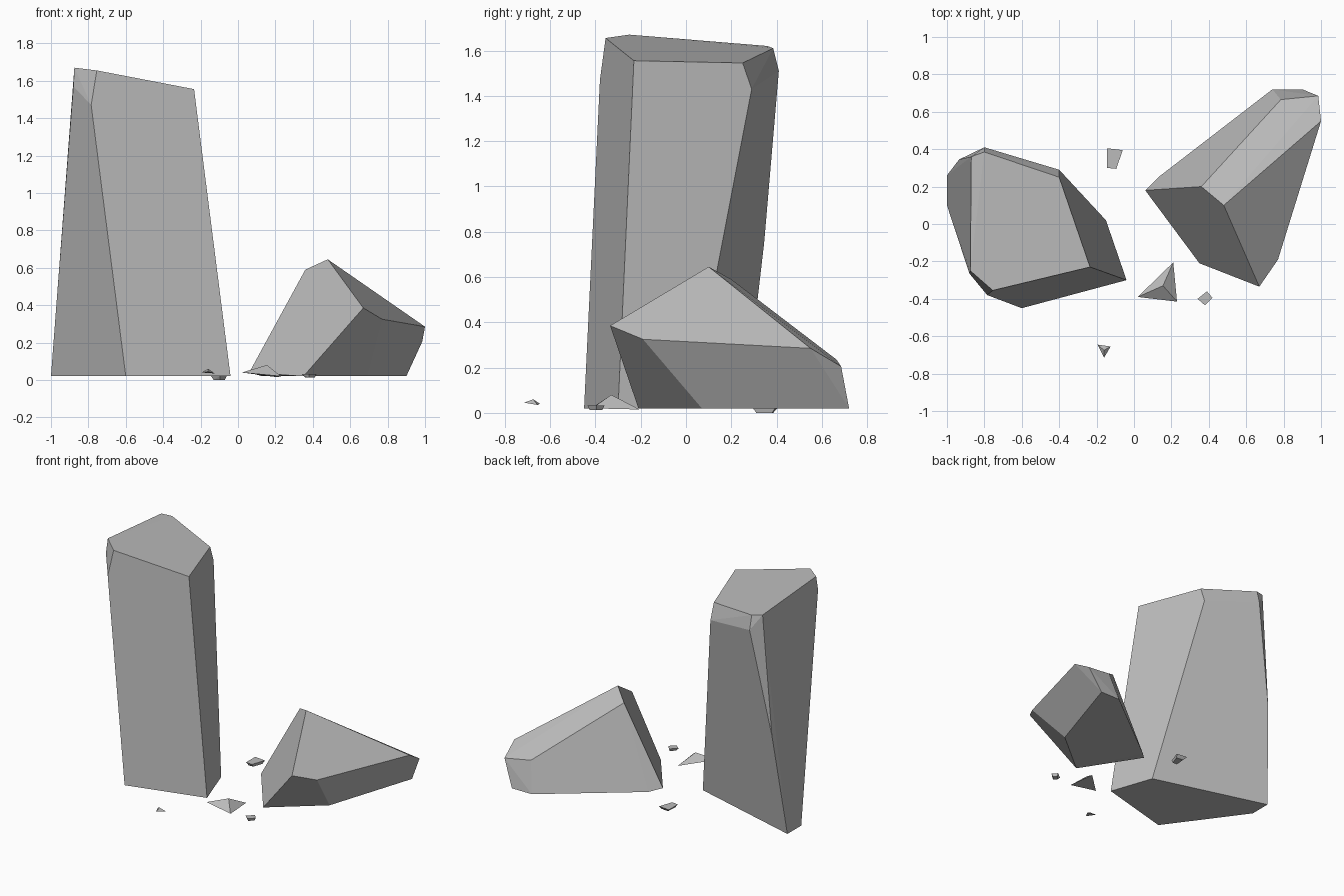
import bpy
import bmesh
import math

# Remove the default cube only
default_cube = bpy.data.objects.get("Cube")
if default_cube:
    bpy.data.objects.remove(default_cube, do_unlink=True)


def make_material(name, color):
    material = bpy.data.materials.new(name)
    material.use_nodes = True
    material.diffuse_color = color
    material.node_tree.nodes["Principled BSDF"].inputs["Base Color"].default_value = color
    return material


stone_grey = make_material("stone grey", (0.5, 0.5, 0.5, 1))


def ring(height, *corners):
    """Corners of a level cross-section."""
    return [(x, y, height) for x, y in corners]


def make_stone(name, corners):
    """Chiselled stone: convex block around its corners, flat facets merged."""
    bm = bmesh.new()
    for corner in corners:
        bm.verts.new(corner)
    hull = bmesh.ops.convex_hull(bm, input=bm.verts[:])
    unused = {v for v in hull["geom_interior"] + hull["geom_unused"]
              if isinstance(v, bmesh.types.BMVert)}
    bmesh.ops.delete(bm, geom=list(unused), context='VERTS')
    bmesh.ops.dissolve_limit(bm, angle_limit=math.radians(3),
                             verts=bm.verts[:], edges=bm.edges[:])
    bmesh.ops.recalc_face_normals(bm, faces=bm.faces[:])
    mesh = bpy.data.meshes.new(name)
    bm.to_mesh(mesh)
    bm.free()
    mesh.materials.append(stone_grey)
    stone = bpy.data.objects.new(name, mesh)
    bpy.context.collection.objects.link(stone)
    return stone


# Tall standing stone: five-sided foot, sloping top with broken corners
pillar_foot = ring(0.02, (-1, 0.26), (-1, 0.1), (-0.6, -0.45), (-0.04, -0.3), (-0.15, 0.02))
pillar_shoulder = [(-0.785, -0.38, 1.47), (-0.88, -0.265, 1.57), (-0.4, 0.29, 1.43),
                   (-0.8, 0.41, 1.51), (-0.935, 0.345, 0.75)]
pillar_top = [(-0.875, -0.25, 1.67), (-0.755, -0.355, 1.655), (-0.235, -0.23, 1.555),
              (-0.4, 0.25, 1.545), (-0.8, 0.385, 1.61), (-0.87, 0.36, 1.62)]
make_stone("standing_stone", pillar_foot + pillar_shoulder + pillar_top)

# Fallen boulder: wedge with a high ridge
boulder_foot = ring(0.02, (0.13, 0.25), (0.74, 0.72), (0.9, 0.72), (0.69, 0.07), (0.35, -0.21))
boulder_rim = [(0.06, 0.18, 0.04), (0.67, -0.335, 0.385), (0.77, -0.19, 0.325),
               (1, 0.55, 0.285), (0.985, 0.685, 0.205), (0.785, 0.665, 0.235)]
boulder_ridge = [(0.48, 0.1, 0.645), (0.36, 0.2, 0.59)]
make_stone("fallen_boulder", boulder_foot + boulder_rim + boulder_ridge)

# Flat chips
make_stone("back_chip",
           ring(0.022, (-0.145, 0.405), (-0.06, 0.395), (-0.095, 0.295), (-0.145, 0.3))
           + ring(0, (-0.125, 0.385), (-0.07, 0.38), (-0.095, 0.31), (-0.13, 0.31)))
make_stone("front_chip",
           ring(0.032, (0.34, -0.4), (0.39, -0.36), (0.42, -0.395), (0.38, -0.435))
           + ring(0.012, (0.36, -0.4), (0.39, -0.37), (0.41, -0.395), (0.38, -0.425)))

# Pointed shards
make_stone("large_shard", [(0.02, -0.39, 0.04), (0.21, -0.205, 0.015),
                           (0.23, -0.415, 0.02), (0.155, -0.33, 0.08)])
make_stone("small_shard", [(-0.195, -0.645, 0.04), (-0.125, -0.655, 0.035),
                           (-0.16, -0.715, 0.045), (-0.16, -0.675, 0.06)])
